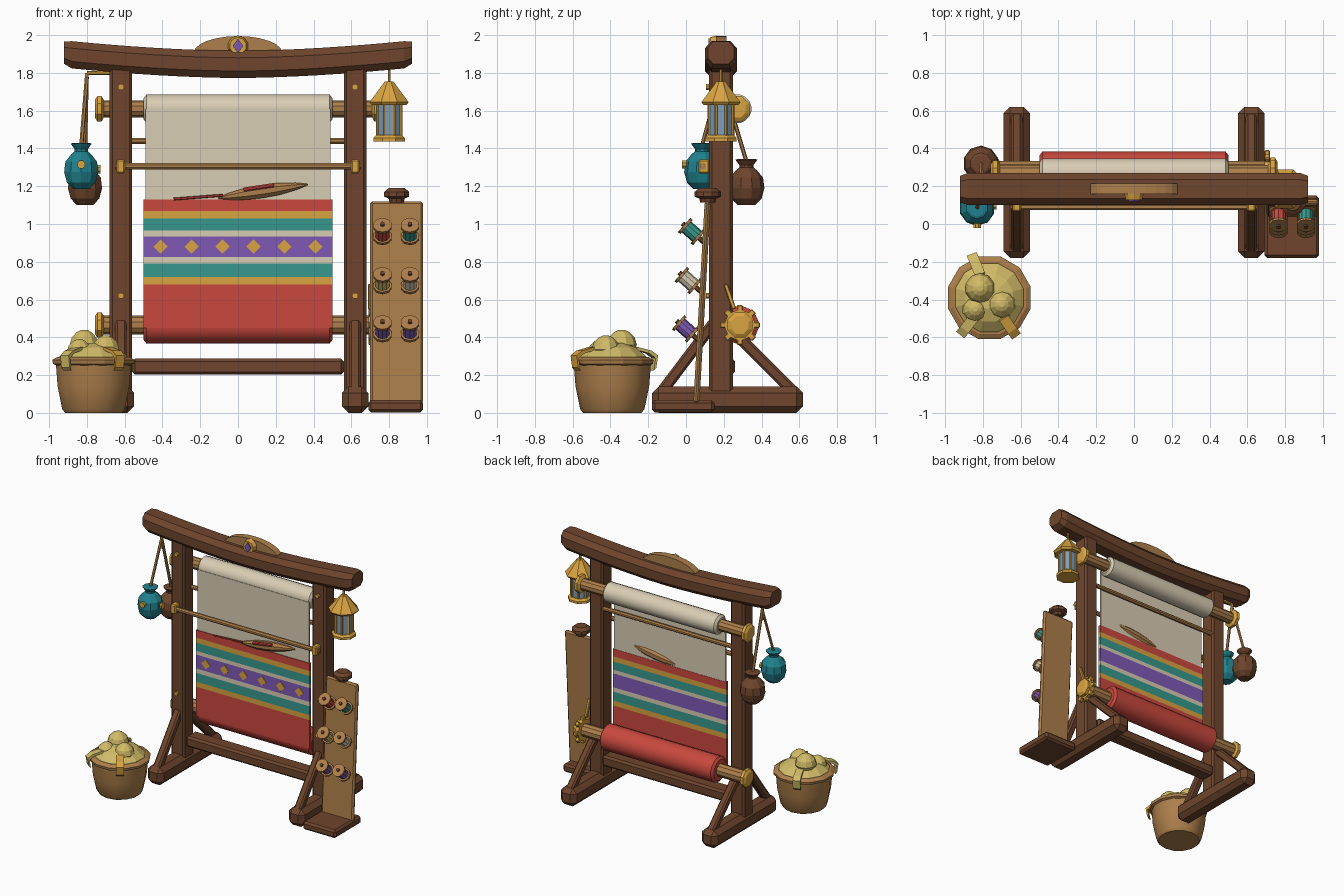
import bpy, bmesh, math
from mathutils import Vector, Matrix

if "Cube" in bpy.data.objects:
    bpy.data.objects.remove(bpy.data.objects["Cube"])


def mat(name, code):
    m = bpy.data.materials.new(name)
    rgb = [int(code[i:i + 2], 16) / 255 for i in (0, 2, 4)]
    m.diffuse_color = [c / 12.92 if c <= 0.04045 else ((c + 0.055) / 1.055) ** 2.4 for c in rgb] + [1]
    m.use_nodes = True
    m.node_tree.nodes["Principled BSDF"].inputs["Base Color"].default_value = m.diffuse_color
    return m


DARK, OAK = mat("dark wood", "6E452D"), mat("light wood", "AD7F4B")
GOLD, CREAM = mat("gold", "D9A441"), mat("cream", "D9CDB4")
RED, TEAL = mat("red", "C9483D"), mat("teal thread", "37998D")
PURPLE, STRAW = mat("purple", "8059B5"), mat("straw", "D2BC68")
GLASS, GLAZE = mat("blue glass", "7F9DB8"), mat("teal glaze", "20818E")


def finish(name, bm, m, smooth=0):
    bmesh.ops.recalc_face_normals(bm, faces=bm.faces)
    me = bpy.data.meshes.new(name)
    bm.to_mesh(me)
    bm.free()
    me.materials.append(m)
    ob = bpy.data.objects.new(name, me)
    bpy.context.collection.objects.link(ob)
    if smooth:
        bpy.ops.object.select_all(action='DESELECT')
        bpy.context.view_layer.objects.active = ob
        ob.select_set(True)
        bpy.ops.object.shade_smooth_by_angle(angle=math.radians(smooth))
    return ob


def box(name, c, s, m, bevel=0, rot=None):
    """Bevelled box from centre, size and optional rotation matrix."""
    bm = bmesh.new()
    bmesh.ops.create_cube(bm, size=1)
    bmesh.ops.scale(bm, vec=s, verts=bm.verts)
    if bevel:
        bmesh.ops.bevel(bm, geom=bm.edges[:], offset=bevel, segments=1, affect='EDGES')
    bm.transform(Matrix.Translation(c) @ (rot or Matrix.Identity(4)))
    return finish(name, bm, m)


def loft(name, rings, m, smooth=0):
    """Skin equal-length rings of points and cap both ends."""
    bm = bmesh.new()
    rs = [[bm.verts.new(p) for p in r] for r in rings]
    n = len(rs[0])
    for a, b in zip(rs, rs[1:]):
        for i in range(n):
            bm.faces.new((a[i], a[(i + 1) % n], b[(i + 1) % n], b[i]))
    bm.faces.new(rs[0])
    bm.faces.new(rs[-1])
    return finish(name, bm, m, smooth)


def lathe(name, prof, origin, m, n=12, axis=(0, 0, 1), smooth=0):
    """Turn (radius, height) pairs about an axis through origin."""
    q = Vector(axis).to_track_quat('Z', 'Y')
    rings = []
    for r, h in prof:
        rings.append([Vector(origin) + q @ Vector((r * math.cos((i + .5) * math.tau / n),
                      r * math.sin((i + .5) * math.tau / n), h)) for i in range(n)])
    return loft(name, rings, m, smooth)


def rod(name, a, b, r, m, n=8):
    d = Vector(b) - Vector(a)
    return lathe(name, [(r, 0), (r, d.length)], a, m, n, d)


def beam(name, a, b, w, m, bevel=0.012):
    d = Vector(b) - Vector(a)
    rot = d.to_track_quat('Z', 'X').to_matrix().to_4x4()
    return box(name, (Vector(a) + Vector(b)) / 2, (w, w, d.length), m, bevel, rot)


def plate(name, pts, y0, y1, m):
    """Extrude an (x, z) outline between two depths."""
    return loft(name, [[(x, y, z) for x, z in pts] for y in (y0, y1)], m)


# Frame: feet, posts, braces, pegs
for s in (-1, 1):
    x = 0.62 * s
    box("foot", (x, 0.22, 0.07), (0.14, 0.8, 0.14), DARK, 0.035)
    box("post", (x, 0.185, 0.97), (0.12, 0.125, 1.74), DARK, 0.015)
    beam("front_brace", (x, -0.13, 0.11), (x, 0.15, 0.48), 0.06, DARK)
    beam("back_brace", (x, 0.57, 0.11), (x, 0.22, 0.46), 0.06, DARK)
    for z in (0.62, 1.725):
        rod("post_peg", (x, 0.105, z), (x, 0.14, z), 0.017, GOLD)
    box("heddle_bracket", (x, 0.095, 1.305), (0.045, 0.06, 0.075), GOLD, 0.008)
box("lower_crossbar", (0, 0.2, 0.245), (1.12, 0.12, 0.085), DARK, 0.015)

# Curved lintel with chamfered section
rings = []
for i in range(-9, 10):
    t = i / 9
    k = 0.82 if abs(i) == 9 else 1
    x = math.copysign(0.92, t) if abs(i) == 9 else t * 0.99
    zc = 1.845 + 0.062 * abs(t) ** 1.7
    sec = [(-.085, -.035), (-.05, -.072), (.05, -.072), (.085, -.035),
           (.085, .035), (.05, .072), (-.05, .072), (-.085, .035)]
    rings.append([(x, 0.185 + y * k, zc + z * k) for y, z in sec])
loft("lintel", rings, DARK)

# Crest and its gem
arc = [(0.235 * math.cos(math.pi * i / 12), 1.905 + 0.09 * math.sin(math.pi * i / 12)) for i in range(13)]
plate("crest", arc, 0.16, 0.215, OAK)
lathe("crest_boss", [(0.055, 0), (0.045, 0.035)], (0, 0.162, 1.943), GOLD, 10, (0, -1, 0))
plate("crest_gem", [(-.028, 1.943), (0, 1.905), (.028, 1.943), (0, 1.981)], 0.118, 0.13, PURPLE)

# Rollers with axles and end knobs
for name, z, y, r, m, ra in (("warp_roll", 1.61, 0.27, 0.077, CREAM, 0.045),
                             ("cloth_roll", 0.465, 0.285, 0.1, RED, 0.05)):
    lathe(name, [(r - .02, 0), (r, 0.015), (r, 0.985), (r - .02, 1)], (-.5, y, z), m, 16, (1, 0, 0), 30)
    rod(name + "_axle", (-.73, y, z), (.73, y, z), ra, OAK, 10)
    for s in (-1, 1):
        lathe(name + "_knob", [(.05, 0), (.072, .012), (.072, .035), (.05, .048)],
              (0.71 * s, y, z), GOLD, 8, (s, 0, 0))

# Ratchet wheel and pawl on the cloth roll
lathe("ratchet_wheel", [(0.08, 0), (0.08, 0.03)], (0.69, 0.285, 0.465), GOLD, 16, (1, 0, 0))
for i in range(8):
    a = i * math.tau / 8
    box("ratchet_tooth", (0.705, 0.285 + .088 * math.cos(a), 0.465 + .088 * math.sin(a)),
        (0.03, 0.035, 0.032), GOLD, 0.005, Matrix.Rotation(a, 4, 'X'))
beam("pawl", (0.70, 0.21, 0.68), (0.70, 0.255, 0.55), 0.022, GOLD, 0.004)

# Heddle rods
rod("front_heddle_rod", (-.65, 0.09, 1.305), (.65, 0.09, 1.305), 0.018, OAK)
rod("back_heddle_rod", (-.6, 0.225, 1.44), (.6, 0.225, 1.44), 0.017, OAK)

# Warp sheet and woven stripes
box("warp_sheet", (0, 0.197, 1.36), (0.98, 0.012, 0.5), CREAM)
edges = [1.13, 1.07, 1.03, 0.965, 0.935, 0.825, 0.79, 0.72, 0.68, 0.45]
for hi, lo, m in zip(edges, edges[1:], (RED, GOLD, TEAL, CREAM, PURPLE, CREAM, TEAL, GOLD, RED)):
    box("woven_stripe", (0, 0.195, (hi + lo) / 2), (1, 0.02, hi - lo), m)
for i in range(6):
    x, d = -0.41 + 0.164 * i, 0.038
    plate("woven_diamond", [(x - d, .88), (x, .88 - d), (x + d, .88), (x, .88 + d)], 0.18, 0.186, GOLD)

# Shuttle with yarn and trailing thread
d = Vector((0.46, 0, 0.07)).normalized()
lathe("shuttle", [(.004, 0), (.02, .06), (.034, .15), (.038, .24), (.034, .33), (.02, .42), (.004, .48)],
      (-.105, 0.185, 1.137), OAK, 8, d)
rod("shuttle_yarn", (0.03, 0.152, 1.182), (0.19, 0.152, 1.206), 0.012, RED)
rod("loose_thread", (-.34, 0.178, 1.132), (-.08, 0.17, 1.152), 0.007, RED, 6)

# Leaning spool board
tilt = Matrix.Rotation(math.radians(-3.2), 4, 'X')
box("spool_board", (0.84, 0.085, 0.585), (0.28, 0.032, 1.07), OAK, 0.012, tilt)
box("spool_base", (0.835, -0.015, 0.035), (0.29, 0.33, 0.065), DARK, 0.015)
lathe("board_knob", [(.04, 0), (.045, .02), (.07, .03), (.07, .055), (.045, .075)], (0.84, 0.115, 1.115), DARK, 10)
ax = Vector((0, -0.75, 0.66)).normalized()
for z, y, cols in ((.96, .03, (RED, TEAL)), (.70, .012, (STRAW, CREAM)), (.445, -.002, (PURPLE, PURPLE))):
    for x, m in zip((0.765, 0.91), cols):
        c = Vector((x, y, z))
        rod("spool_peg", c - ax * 0.1, c + ax * 0.065, 0.013, DARK, 6)
        rod("spool_thread", c - ax * 0.04, c + ax * 0.04, 0.038, m, 10)
        for s in (-1, 1):
            rod("spool_flange", c + ax * (s * .045 - .008), c + ax * (s * .045 + .008), 0.05, OAK, 10)

# Lantern
L = (0.8, 0.185, 0)
rod("lantern_hook", (0.8, 0.185, 1.74), (0.8, 0.185, 1.86), 0.008, GOLD, 6)
lathe("lantern_roof", [(.1, 1.63), (.112, 1.645), (.04, 1.735), (.025, 1.755)], L, GOLD, 8)
lathe("lantern_glass", [(.066, 1.46), (.066, 1.635)], L, GLASS, 8)
lathe("lantern_base", [(.09, 1.437), (.09, 1.455), (.075, 1.47)], L, GOLD, 8)
for i in range(8):
    a = (i + .5) * math.tau / 8
    x, y = 0.8 + .068 * math.cos(a), 0.185 + .068 * math.sin(a)
    rod("lantern_bar", (x, y, 1.455), (x, y, 1.64), 0.008, GOLD, 6)

# Hanging dye pots
hook = Vector((-0.8, 0.185, 1.8))
rod("pot_hanger", hook, hook - Vector((0, 0, .1)), 0.011, GOLD, 6)
rod("pot_hook_arm", hook, (-0.62, 0.185, 1.8), 0.011, GOLD, 6)
for name, x, y, z, m in (("teal_pot", -.83, .085, 1.185, GLAZE), ("brown_pot", -.81, .32, 1.1, DARK)):
    lathe(name, [(.045, 0), (.08, .035), (.095, .09), (.088, .145), (.055, .185),
                 (.037, .2), (.037, .212), (.058, .24), (.045, .245)], (x, y, z), m, 10)
    rod("pot_cord", hook - Vector((0, 0, .02)), (x, y, z + .23), 0.011, OAK, 6)
rod("pot_bead", (-.83, -.02, 1.315), (-.83, .02, 1.315), 0.022, GOLD)
rod("pot_bead", (-.76, .1, 1.29), (-.728, .1, 1.29), 0.024, GOLD)

# Basket with wool
B = (-0.765, -0.39, 0)
lathe("basket", [(.155, 0), (.17, .02), (.195, .14), (.205, .27)], B, OAK, 14, smooth=40)
lathe("basket_rim", [(.2, .25), (.222, .26), (.226, .28), (.2, .295)], B, OAK, 12)
lathe("wool_mound", [(.195, .27), (.185, .30), (.13, .345), (.06, .37)], B, STRAW, 12)
for x, y, z, r in ((-.815, -.34, .36, .08), (-.70, -.425, .335, .075), (-.84, -.45, .32, .07)):
    lathe("wool_ball", [(r * .7, -r * .7), (r, 0), (r * .85, r * .5), (r * .5, r * .85), (r * .2, r)],
          (x, y, z), STRAW, 10)
for i, deg in enumerate((232, 305, 112)):
    m = GOLD if i == 1 else STRAW
    u = Vector((math.cos(math.radians(deg)), math.sin(math.radians(deg)), 0))
    v = Vector((-u.y, u.x, 0)) * 0.028
    path = [(.12, .335), (.2, .315), (.236, .29), (.226, .225)]
    rings = [[Vector(B) + u * (r + dr) + Vector((0, 0, z + dr)) + v * s
              for dr, s in ((0, -1), (0, 1), (.014, 1), (.014, -1))] for r, z in path]
    loft("wool_strand", rings, m)
